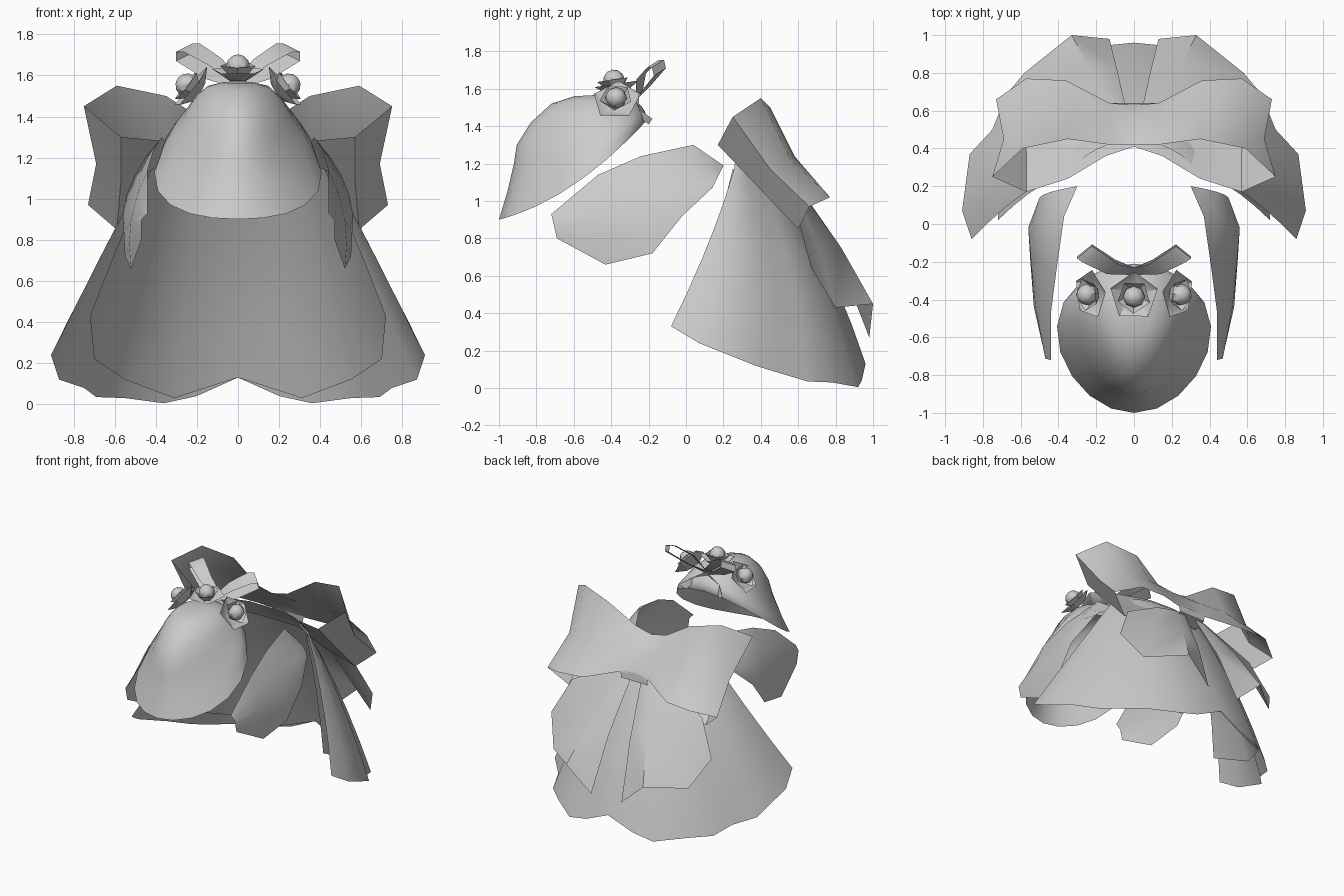
import bpy, bmesh, math
from mathutils import Vector as V

if "Cube" in bpy.data.objects:
    bpy.data.objects.remove(bpy.data.objects["Cube"])

grey = bpy.data.materials.new("soft_grey")
grey.diffuse_color = (0.6, 0.6, 0.6, 1)
grey.use_nodes = True
grey.node_tree.nodes["Principled BSDF"].inputs["Base Color"].default_value = grey.diffuse_color


def finish(name, bm, mirror=False, angle=50):
    me = bpy.data.meshes.new(name)
    bm.to_mesh(me)
    bm.free()
    ob = bpy.data.objects.new(name, me)
    bpy.context.collection.objects.link(ob)
    me.materials.append(grey)
    if mirror:
        m = ob.modifiers.new("mirror", 'MIRROR')
        m.use_clip = True
        m.merge_threshold = 0.002
    bpy.ops.object.select_all(action='DESELECT')
    ob.select_set(True)
    bpy.context.view_layer.objects.active = ob
    bpy.ops.object.shade_smooth_by_angle(angle=math.radians(angle))
    return ob


def grid(bm, rows, closed=False):
    """Skin a list of equally long point rows."""
    vs = [[bm.verts.new(p) for p in r] for r in rows]
    n = len(vs[0])
    for a, b in zip(vs, vs[1:]):
        for i in range(n if closed else n - 1):
            j = (i + 1) % n
            bm.faces.new([a[i], a[j], b[j], b[i]])
    return vs


def between(top, low, steps, bulge):
    """Rows from one edge to another, pushed by a bulge vector in the middle."""
    rows = []
    for k in range(steps + 1):
        t = k / steps
        s = 4 * t * (1 - t)
        rows.append([V(a).lerp(V(b), t) + V(bulge) * s for a, b in zip(top, low)])
    return rows


# hat shell: tilted egg-shaped rings (front y, z, back y, z, half width, side sag, egg)
rings = [(-1.0, .90, -.22, 1.42, .41, .08, .25), (-.955, 1.05, -.21, 1.45, .375, .07, .4),
         (-.92, 1.20, -.22, 1.48, .315, .05, .5), (-.905, 1.30, -.24, 1.51, .265, .03, .5),
         (-.83, 1.42, -.28, 1.54, .215, .01, .4), (-.72, 1.52, -.34, 1.56, .155, 0, .3),
         (-.60, 1.56, -.42, 1.57, .08, 0, 0)]
bm = bmesh.new()
rows = []
for fy, fz, by, bz, w, sag, egg in rings:
    row = []
    for i in range(18):
        a = math.tau * i / 18
        t = (1 - math.cos(a)) / 2
        row.append((w * math.sin(a) * (1 + egg * (t - .55)), fy + (by - fy) * t,
                    fz + (bz - fz) * t - sag * 4 * t * (1 - t)))
    rows.append(row)
vs = grid(bm, rows, closed=True)
bm.faces.new(vs[-1])
finish("hat", bm)


# flowers: two nested five-sided cups around a bud
def flower(name, centre, axis, roll):
    bm = bmesh.new()
    for r0, h0, r1, h1, turn in [(.06, -.03, .132, .015, 0), (.04, -.015, .09, .04, .6)]:
        rows = [[(r * math.cos(math.tau * i / 5 + turn + roll),
                  r * math.sin(math.tau * i / 5 + turn + roll), h)
                 for i in range(5)] for r, h in ((r0, h0), (r1, h1))]
        vs = grid(bm, rows, closed=True)
        bm.faces.new(vs[0][::-1])
    bud = bmesh.ops.create_uvsphere(bm, u_segments=8, v_segments=6, radius=.058)
    bmesh.ops.translate(bm, verts=bud['verts'], vec=(0, 0, .035))
    ob = finish(name, bm, angle=40)
    ob.rotation_mode = 'QUATERNION'
    ob.rotation_quaternion = V(axis).to_track_quat('Z', 'Y')
    ob.location = centre


flower("middle_flower", (0, -.38, 1.61), (0, -.15, 1), .3)
for s, side in ((1, "right"), (-1, "left")):
    flower(side + "_flower", (s * .22, -.37, 1.53), (s * .75, -.1, .6), .3)

# small ribbon on the hat: open loops and short tails
bm = bmesh.new()
path = [(.0, -.25, 1.57), (.11, -.24, 1.665), (.225, -.175, 1.735), (.262, -.15, 1.735),
        (.262, -.14, 1.69), (.13, -.215, 1.60), (.0, -.25, 1.56)]
width = V((.04, -.032, -.02))
size = [.6, .8, 1, 1, 1, .8, .6]
edges = []
for sgn in (1, -1):
    edges.append([(V(p) - width * sgn * k) if 0 < i < 6 else
                  V((0, p[1] + .02 * sgn, p[2] + .025 * sgn))
                  for i, (p, k) in enumerate(zip(path, size))])
grid(bm, edges)
grid(bm, [[(.0, -.25, 1.56), (.11, -.25, 1.49), (.19, -.18, 1.44)],
          [(.0, -.27, 1.52), (.08, -.27, 1.46), (.14, -.20, 1.41)]])
finish("hat_ribbon", bm, mirror=True)

# curved side panels
bm = bmesh.new()
upper = [(.44, -.72, .93), (.44, -.47, 1.14), (.41, -.24, 1.24), (.37, .04, 1.30), (.30, .20, 1.19)]
lower = [(.47, -.69, .80), (.52, -.43, .66), (.55, -.18, .72), (.56, -.02, .92), (.50, .14, 1.07)]
rows = between(upper, lower, 4, (.04, 0, 0))
for r in rows:
    r[0].x = min(r[0].x, .47)
grid(bm, rows)
finish("side_panels", bm, mirror=True)

# big bow: each half is a flattened loop, pinched at the middle
bm = bmesh.new()
high = [(0, .42, 1.33), (.13, .42, 1.36), (.35, .45, 1.50), (.59, .40, 1.55), (.75, .25, 1.45),
        (.57, .17, 1.30), (.35, .24, 1.28), (.15, .36, 1.25), (0, .41, 1.22)]
centre = [(0, .56, 1.24), (.13, .56, 1.24), (.35, .58, 1.24), (.57, .56, 1.22), (.69, .45, 1.17),
          (.57, .38, 1.08), (.35, .40, 1.12), (.15, .46, 1.15), (0, .48, 1.15)]
low = [(0, .63, 1.10), (.13, .64, 1.09), (.36, .76, 1.03), (.57, .77, 1.02), (.73, .66, .97),
       (.59, .60, .85), (.35, .58, .93), (.15, .57, 1.02), (0, .57, 1.04)]
grid(bm, [high, centre, low])
finish("big_bow", bm, mirror=True)

# knot band under the bow
bm = bmesh.new()
grid(bm, [[(0, .63, 1.11), (.12, .635, 1.10)], [(0, .64, 1.05), (.11, .64, 1.05)],
          [(0, .55, 1.02), (.11, .55, 1.02)]])
finish("bow_knot", bm, mirror=True)

# outer skirt: open at the front, curled in at the waist, with a scalloped hem
bm = bmesh.new()
waist = [(0, .50, 1.10), (.10, .50, 1.10), (.18, .48, 1.12), (.24, .45, 1.13), (.30, .41, 1.14),
         (.34, .37, 1.15), (.38, .33, 1.16), (.41, .29, 1.18), (.42, .26, 1.18)]
hem = [(0, .96, .13), (.20, .94, .04), (.36, .92, .005), (.55, .78, .03), (.69, .65, .035),
       (.75, .50, .08), (.87, .37, .12), (.91, .07, .24), (.86, -.08, .33)]
collar = [V((p[0] * .82, p[1] * .7 + .08, p[2] * .5 + .645)) for p in waist]
grid(bm, [collar] + between(waist, hem, 5, (0, .03, .02)))
finish("skirt", bm, mirror=True)

# inner skirt lining, a little shorter at the sides
bm = bmesh.new()
waist = [(0, .48, 1.10), (.18, .46, 1.11), (.30, .39, 1.13), (.38, .31, 1.15), (.41, .25, 1.17)]
hem = [(0, .95, .13), (.31, .89, .03), (.55, .72, .12), (.70, .42, .22), (.72, .02, .43)]
grid(bm, between(waist, hem, 4, (0, .02, .02)))
finish("skirt_lining", bm, mirror=True)

# wide bow tails lying over the skirt
bm = bmesh.new()
inner = [(.04, .60, 1.08), (.09, .82, .68), (.13, .98, .27)]
mid = [(.12, .60, 1.07), (.24, .83, .75), (.33, 1.0, .45)]
outer = [(.18, .58, 1.07), (.42, .70, .78), (.58, .80, .43)]
far = [(.24, .54, 1.08), (.56, .60, .90), (.69, .67, .64)]
grid(bm, [inner, mid, outer, far])
finish("bow_tails", bm, mirror=True)
